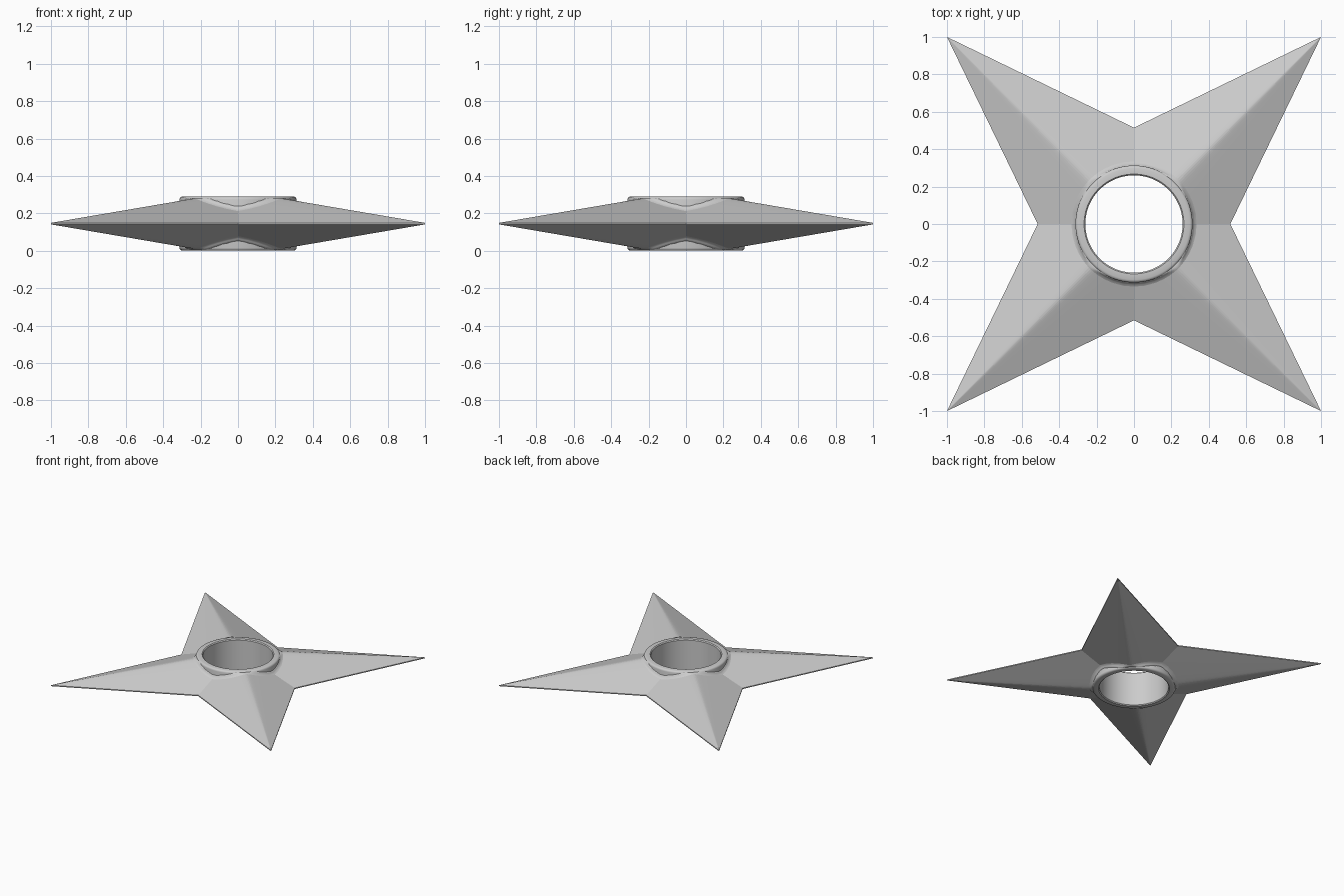
import bpy
import bmesh
from math import cos, sin, pi, radians, sqrt

if "Cube" in bpy.data.objects:
    bpy.data.objects.remove(bpy.data.objects["Cube"], do_unlink=True)

MID = 0.145        # height of the cutting edge
NOTCH = 0.515      # distance of the notches from the centre
PEAK = 0.18        # height the ridges would reach at the centre
EDGE = 0.004       # half thickness of the cutting edge
SOFT = 0.015       # rounding of the ridges

steel = bpy.data.materials.new("steel grey")
steel.use_nodes = True
steel.diffuse_color = (0.6, 0.6, 0.6, 1)
steel.node_tree.nodes["Principled BSDF"].inputs["Base Color"].default_value = (0.6, 0.6, 0.6, 1)


def finish(bm, name):
    bmesh.ops.recalc_face_normals(bm, faces=bm.faces)
    mesh = bpy.data.meshes.new(name)
    bm.to_mesh(mesh)
    bm.free()
    mesh.materials.append(steel)
    obj = bpy.data.objects.new(name, mesh)
    bpy.context.collection.objects.link(obj)
    return obj


def blade_height(x, y):
    """Two sloping planes per point, blended softly along the diagonal ridge."""
    x, y = abs(x), abs(y)
    a = PEAK * (1 - x / NOTCH - y * (1 - 1 / NOTCH))
    b = PEAK * (1 - y / NOTCH - x * (1 - 1 / NOTCH))
    return (a + b - sqrt((a - b) ** 2 + SOFT ** 2)) / 2 + EDGE


# Four pointed blades, upper and lower skins joined by a thin edge
bm = bmesh.new()
steps = [0, 10, 20, 28] + list(range(34, 57, 2)) + [62, 70, 80]
angles = [radians(90 * q + s) for q in range(4) for s in steps]
n, per = len(angles), len(steps)
fillet = [(0.335, 0), (0.325, 0.003), (0.318, 0.009), (0.313, 0.02), (0.29, 0.02)]
outlines = []
for side in (1, -1):
    outline = []
    for q in range(4):
        c, s = round(cos(q * pi / 2)), round(sin(q * pi / 2))
        outline.append(bm.verts.new((NOTCH * c, NOTCH * s, MID + side * EDGE)))
        outline.append(bm.verts.new((c - s, s + c, MID + side * EDGE)))
    outlines.append(outline)
    loops = []
    for radius, rise in fillet:
        loop = []
        for a in angles:
            h = blade_height(fillet[0][0] * cos(a), fillet[0][0] * sin(a))
            h = min(h + rise + (fillet[0][0] - max(radius, 0.313)) * 0.3, 0.138)
            loop.append(bm.verts.new((radius * cos(a), radius * sin(a), MID + side * h)))
        loops.append(loop)
    # Flat facets running from each tip to the hub
    for q in range(4):
        notch, tip = outline[2 * q], outline[2 * q + 1]
        bm.faces.new((notch, tip, loops[0][q * per]))
        bm.faces.new((outline[2 * q - 1], notch, loops[0][q * per]))
        for i in range(q * per, (q + 1) * per):
            bm.faces.new((tip, loops[0][(i + 1) % n], loops[0][i]))
    # Small fillet against the hub
    for low, high in zip(loops, loops[1:]):
        for i in range(n):
            j = (i + 1) % n
            bm.faces.new((low[i], low[j], high[j], high[i])).smooth = True
# Cutting edge
top, bottom = outlines
for i in range(8):
    j = (i + 1) % 8
    bm.faces.new((top[i], bottom[i], bottom[j], top[j]))
# Wall hidden inside the hub closes the two skins
inner = [e for e in bm.edges if e.is_boundary]
bmesh.ops.bridge_loops(bm, edges=inner)
finish(bm, "blades")

# Hub ring: a lathed profile with rounded outer corners
half = [(0.26, 0.138), (0.267, 0.145), (0.298, 0.145),
        (0.306, 0.142), (0.311, 0.137), (0.313, 0.129)]
profile = half + [(r, -z) for r, z in reversed(half)]
bm = bmesh.new()
SEG = 96
rings = [[bm.verts.new((r * cos(2 * pi * k / SEG), r * sin(2 * pi * k / SEG), MID + z))
          for k in range(SEG)] for r, z in profile]
for i, ring in enumerate(rings):
    after = rings[(i + 1) % len(rings)]
    for k in range(SEG):
        m = (k + 1) % SEG
        bm.faces.new((ring[k], ring[m], after[m], after[k]))
hub = finish(bm, "hub_ring")
bpy.ops.object.select_all(action='DESELECT')
hub.select_set(True)
bpy.context.view_layer.objects.active = hub
bpy.ops.object.shade_smooth_by_angle(angle=radians(35))
